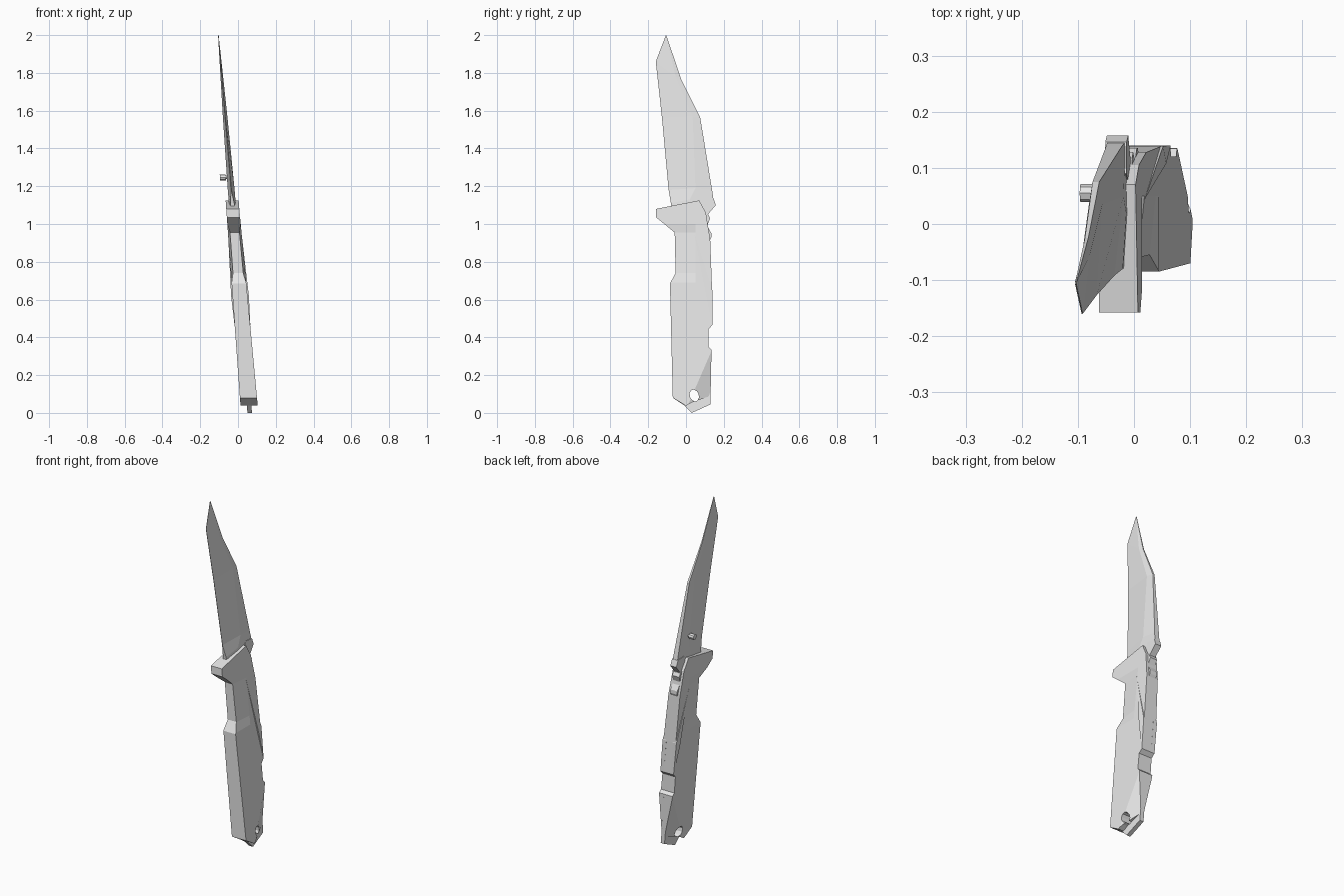
import bpy, bmesh, math
from mathutils import Matrix, Vector

if "Cube" in bpy.data.objects:
    bpy.data.objects.remove(bpy.data.objects["Cube"], do_unlink=True)

grey = bpy.data.materials.new("light_grey")
grey.use_nodes = True
grey.diffuse_color = (0.8, 0.8, 0.8, 1)
grey.node_tree.nodes["Principled BSDF"].inputs["Base Color"].default_value = (0.8, 0.8, 0.8, 1)

# The knife leans sideways: x shifts with height
LEAN = Matrix(((1, 0, -0.083, 0.062), (0, 1, 0, 0), (0, 0, 1, 0), (0, 0, 0, 1)))
parts = []


def finish(name, bm):
    bmesh.ops.recalc_face_normals(bm, faces=bm.faces)
    me = bpy.data.meshes.new(name)
    bm.to_mesh(me)
    bm.free()
    me.materials.append(grey)
    ob = bpy.data.objects.new(name, me)
    bpy.context.collection.objects.link(ob)
    parts.append(ob)
    return ob


def prism(pts, lo, hi):
    """Side outline (y, z) extruded along x from lo to hi."""
    bm = bmesh.new()
    a = [bm.verts.new((lo, y, z)) for y, z in pts]
    b = [bm.verts.new((hi, y, z)) for y, z in pts]
    bm.faces.new(a)
    bm.faces.new(b[::-1])
    for i in range(len(pts)):
        j = (i + 1) % len(pts)
        bm.faces.new((a[i], b[i], b[j], a[j]))
    bmesh.ops.recalc_face_normals(bm, faces=bm.faces)
    return bm


def bisect(bm, co, no, clear=False):
    geom = bm.verts[:] + bm.edges[:] + bm.faces[:]
    cut = bmesh.ops.bisect_plane(bm, geom=geom, plane_co=co, plane_no=no, clear_outer=clear)
    if clear:
        edges = [e for e in cut["geom_cut"] if isinstance(e, bmesh.types.BMEdge) and e.is_boundary]
        bmesh.ops.holes_fill(bm, edges=edges)


def half_width(y, z):
    """Outer half thickness of the handle, thinner at the finger recess."""
    h = 0.046 - 0.0105 * z
    if 0.72 < z < 0.97 and y < 0.0:
        h -= 0.011
    return h


# Handle outline, shared by the core and the scales
GUARD_AND_FRONT = [(0.07, 1.125), (-0.158, 1.08), (-0.158, 1.035), (-0.06, 0.955),
                   (-0.055, 0.74), (-0.085, 0.685), (-0.07, 0.08)]
BACK = [(0.135, 0.335), (0.12, 0.35), (0.12, 0.445), (0.14, 0.465),
        (0.138, 0.65), (0.128, 0.92), (0.105, 1.06)]
CORE = GUARD_AND_FRONT + [(-0.01, 0.04), (0.03, 0.0), (0.13, 0.045), (0.13, 0.10)] + BACK
SCALE = GUARD_AND_FRONT + [(0.0, 0.038), (0.03, 0.055), (0.13, 0.09)] + BACK
RIDGE = [(0.045, 0.945, 0.036), (0.108, 0.62, 0.047), (0.14, 0.465, 0.042), (0.139, 0.65, 0.044)]

holed = [finish("handle_core", prism(CORE, -0.012, 0.012))]

for side, label in ((1, "left"), (-1, "right")):
    # Handle scale with finger recess and a chamfer beside the lanyard hole
    bm = prism(SCALE, 0.012, 0.05)
    for z in (0.69, 0.74, 0.955, 1.0):
        bisect(bm, (0, 0, z), (0, 0, 1))
    bisect(bm, (0, 0.05, 0), (0, 1, 0))
    for v in bm.verts:
        if v.co.x > 0.03:
            v.co.x = half_width(v.co.y, v.co.z)
    across = Vector((0, 0.185, -0.075)).normalized()
    bisect(bm, (half_width(0.1, 0.24), 0.098, 0.243), Vector((1, 0, 0)) + across * 0.4, True)
    bmesh.ops.scale(bm, vec=(side, 1, 1), verts=bm.verts)
    holed.append(finish(label + "_handle_scale", bm))

    # Slim raised ridge along the back of the scale
    bm = prism([(y, z) for y, z, u in RIDGE], 0.02, 0.05)
    for v in bm.verts:
        if v.co.x > 0.03:
            v.co.x = next(u for y, z, u in RIDGE if abs(z - v.co.z) < 0.001)
    bmesh.ops.scale(bm, vec=(side, 1, 1), verts=bm.verts)
    finish(label + "_grip_ridge", bm)

# Lanyard hole through core and scales
bm = bmesh.new()
bmesh.ops.create_cone(bm, cap_ends=True, segments=10, radius1=0.024, radius2=0.024, depth=0.3,
                      matrix=Matrix.Translation((0, 0.044, 0.092)) @ Matrix.Rotation(math.radians(20), 4, 'X')
                      @ Matrix.Diagonal((1, 1, 1.35, 1)) @ Matrix.Rotation(math.pi / 2, 4, 'Y'))
cutter = finish("hole_cutter", bm)
cutter.hide_render = True
parts.remove(cutter)
for ob in holed:
    mod = ob.modifiers.new("hole", 'BOOLEAN')
    mod.operation, mod.solver, mod.object = 'DIFFERENCE', 'EXACT', cutter
deps = bpy.context.evaluated_depsgraph_get()
for ob in holed:
    cut_mesh = bpy.data.meshes.new_from_object(ob.evaluated_get(deps))
    ob.modifiers.clear()
    ob.data = cut_mesh
bpy.data.objects.remove(cutter, do_unlink=True)

# Blade: stations of edge, grind line and spine (y, z) with half thicknesses
STATIONS = [((-0.075, 1.06), (0.02, 1.06), (0.11, 1.06), 0.012, 0.018, 0.016),
            ((-0.08, 1.11), (0.02, 1.13), (0.147, 1.12), 0.010, 0.018, 0.016),
            ((-0.092, 1.18), (0.05, 1.19), (0.138, 1.18), 0.001, 0.018, 0.014),
            ((-0.127, 1.56), (0.035, 1.57), (0.075, 1.565), 0.001, 0.012, 0.006),
            ((-0.16, 1.86), (-0.055, 1.78), (-0.025, 1.765), 0.001, 0.007, 0.003),
            ((-0.107, 1.998), (-0.105, 2.0), (-0.103, 1.996), 0.001, 0.0015, 0.001)]
bm = bmesh.new()
rings = []
for e, r, s, he, hr, hs in STATIONS:
    loop = [(-he, e), (-hr, r), (-hs, s), (hs, s), (hr, r), (he, e)]
    rings.append([bm.verts.new((u, p[0], p[1])) for u, p in loop])
for lower, upper in zip(rings, rings[1:]):
    for i in range(6):
        j = (i + 1) % 6
        bm.faces.new((lower[i], lower[j], upper[j], upper[i]))
bm.faces.new(rings[0])
bm.faces.new(rings[-1])
finish("blade", bm)

# Blade heel and lock tab behind the pivot
finish("blade_heel", prism([(0.06, 1.05), (0.115, 1.05), (0.158, 1.10), (0.146, 1.135), (0.09, 1.14)],
                           -0.019, 0.019))
finish("lock_tab", prism([(0.09, 1.065), (0.118, 1.05), (0.128, 1.03), (0.112, 0.99), (0.135, 0.95),
                          (0.135, 0.93), (0.12, 0.90), (0.09, 0.90)], -0.022, 0.022))

# Thumb stud on one side of the blade
bm = bmesh.new()
bmesh.ops.create_cone(bm, cap_ends=True, segments=8, radius1=0.016, radius2=0.016, depth=0.03,
                      matrix=Matrix.Translation((-0.039, 0.055, 1.247)) @ Matrix.Rotation(math.pi / 2, 4, 'Y'))
bmesh.ops.create_cone(bm, cap_ends=True, segments=8, radius1=0.009, radius2=0.009, depth=0.025,
                      matrix=Matrix.Translation((-0.02, 0.055, 1.247)) @ Matrix.Rotation(math.pi / 2, 4, 'Y'))
finish("thumb_stud", bm)

for ob in parts:
    ob.data.transform(LEAN)
    ob.data.update()
